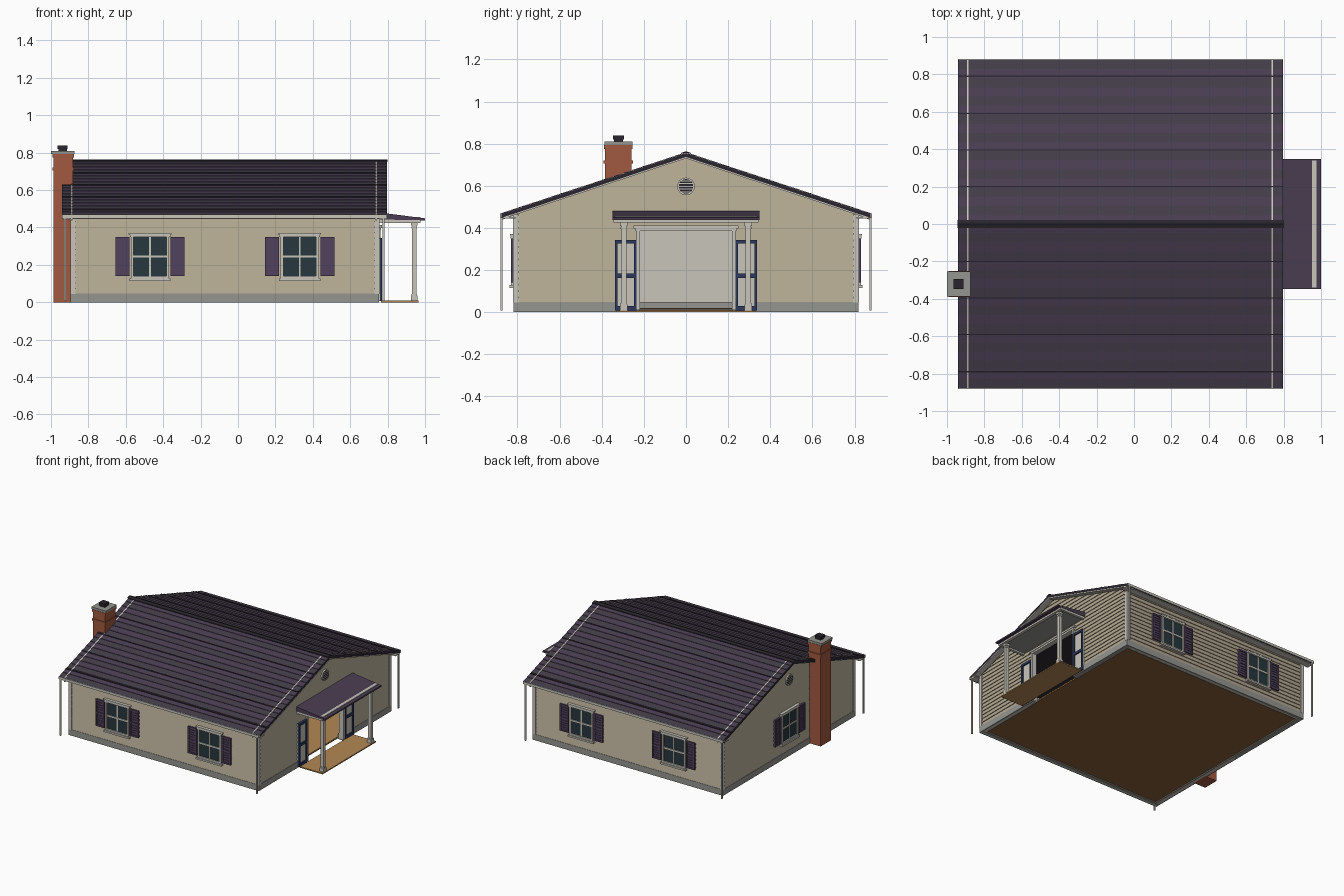
import bpy, bmesh, math
from mathutils import Matrix, Vector

if "Cube" in bpy.data.objects:
    bpy.data.objects.remove(bpy.data.objects["Cube"])

def mat(name, r, g, b):
    m = bpy.data.materials.new(name)
    m.diffuse_color = (r, g, b, 1)
    m.use_nodes = True
    m.node_tree.nodes["Principled BSDF"].inputs["Base Color"].default_value = m.diffuse_color
    return m

SIDING = mat("siding", .46, .40, .29)
TRIM = mat("trim", .58, .56, .50)
STONE = mat("stone", .30, .30, .28)
ROOF = mat("roof", .070, .048, .085)
ROOF2 = mat("roof_dark", .058, .046, .068)
DARK = mat("dark", .022, .018, .026)
GLASS = mat("glass", .020, .038, .048)
SHUT = mat("shutter", .085, .055, .11)
NAVY = mat("navy", .025, .04, .11)
BRICK = mat("brick", .36, .10, .05)
WOOD = mat("wood", .45, .25, .09)
FLOOR = mat("floor", .26, .12, .045)

def prism(bm, pts, off):
    """Closed solid: polygon pts swept by off."""
    off = Vector(off)
    a = [bm.verts.new(p) for p in pts]
    b = [bm.verts.new(Vector(p) + off) for p in pts]
    bm.faces.new(a)
    bm.faces.new(b[::-1])
    for i in range(len(a)):
        j = (i + 1) % len(a)
        bm.faces.new((a[i], b[i], b[j], a[j]))

def box(bm, x0, x1, y0, y1, z0, z1):
    prism(bm, [(x0, y0, z0), (x1, y0, z0), (x1, y1, z0), (x0, y1, z0)], (0, 0, z1 - z0))

def finish(name, bm, m, M=Matrix()):
    bmesh.ops.transform(bm, matrix=M, verts=bm.verts)
    bmesh.ops.recalc_face_normals(bm, faces=bm.faces)
    me = bpy.data.meshes.new(name)
    bm.to_mesh(me)
    bm.free()
    me.materials.append(m)
    o = bpy.data.objects.new(name, me)
    bpy.context.collection.objects.link(o)
    return o

def boxes(name, m, lst, M=Matrix()):
    bm = bmesh.new()
    for b in lst:
        box(bm, *b)
    return finish(name, bm, m, M)

# Main dimensions; each wall has a local frame whose outside is -y
XL, XR, YW, S = -.885, .745, .81, .33
XC, HX = (XL + XR) / 2, (XR - XL) / 2
def wall(x, y, deg):
    return Matrix.Translation((x, y, 0)) @ Matrix.Rotation(math.radians(deg), 4, 'Z')
FRONT, BACK = wall(XC, -YW, 0), wall(XC, YW, 180)
RIGHT, LEFT = wall(XR, 0, 90), wall(XL, 0, -90)
EAVE = .735 - S * YW

# Wall cores (pale inside), doorway open on the right gable
for n, M in (("front", FRONT), ("back", BACK)):
    boxes(n + "_wall", TRIM, [(-HX, HX, 0, .02, 0, EAVE)], M)
top = [(YW, 0, EAVE), (0, 0, .735), (-YW, 0, EAVE)]
door = [(-.22, 0, 0), (-.22, 0, .39), (.22, 0, .39), (.22, 0, 0)]
for n, M, cut in (("left", LEFT, []), ("right", RIGHT, door)):
    bm = bmesh.new()
    prism(bm, [(-YW, 0, 0)] + cut + [(YW, 0, 0)] + top, (0, .02, 0))
    finish(n + "_gable_wall", bm, TRIM, M)

# Lap siding boards
def siding(name, M, half, zmax, gap=False):
    bm = bmesh.new()
    p, z = .03, .045
    while z < zmax - .004:
        z1 = min(z + p, zmax)
        a, b = half(z), half(z1)
        spans = [(-a, a, -b, b)]
        if gap and z < .385:
            spans = [(-a, -.225, -b, -.225), (.225, a, .225, b)]
        for l0, r0, l1, r1 in spans:
            lo = [(l0, -.008, z), (r0, -.008, z), (r0, 0, z), (l0, 0, z)]
            hi = [(l1, -.002, z1), (r1, -.002, z1), (r1, 0, z1), (l1, 0, z1)]
            v = [bm.verts.new(q) for q in lo + hi]
            for f in ((0, 1, 2, 3), (4, 5, 6, 7), (0, 1, 5, 4), (1, 2, 6, 5), (2, 3, 7, 6), (3, 0, 4, 7)):
                bm.faces.new([v[i] for i in f])
        z += p
    finish(name, bm, SIDING, M)
gable = lambda z: max(.003, min(YW, (.735 - z) / S))
siding("front_siding", FRONT, lambda z: HX, EAVE)
siding("back_siding", BACK, lambda z: HX, EAVE)
siding("left_siding", LEFT, gable, .733)
siding("right_siding", RIGHT, gable, .733, True)

# Foundation, floor, corner boards
e = .01
boxes("foundation", STONE, [
    (XL - e, XR + e, -YW - e, -YW + .03, 0, .047), (XL - e, XR + e, YW - .03, YW + e, 0, .047),
    (XL - e, XL + .03, -YW, YW, 0, .047),
    (XR - .03, XR + e, -YW, -.22, 0, .047), (XR - .03, XR + e, .22, YW, 0, .047)])
boxes("floor", WOOD, [(XL + .02, XR - .03, -YW + .02, YW - .02, .014, .02)])
boxes("floor_underside", FLOOR, [(XL + .02, XR - .03, -YW + .02, YW - .02, .008, .013)])
c = []
for x, sx in ((XL, 1), (XR, -1)):
    for y, sy in ((-YW, 1), (YW, -1)):
        xs, ys = sorted((x - sx * .011, x + sx * .016)), sorted((y - sy * .011, y + sy * .016))
        c.append((*xs, *ys, .045, EAVE - .003))
boxes("corner_boards", TRIM, c)

# Windows with shutters
def window(name, M, u):
    M = M @ Matrix.Translation((u, 0, .245))
    boxes(name + "_glass", GLASS, [(-.09, .09, -.011, 0, -.105, .105)], M)
    boxes(name + "_frame", TRIM, [
        (-.102, -.088, -.02, 0, -.11, .105), (.088, .102, -.02, 0, -.11, .105),
        (-.102, .102, -.02, 0, -.118, -.104), (-.108, .108, -.024, 0, .104, .122),
        (-.115, .115, -.026, 0, .118, .126), (-.11, .11, -.028, 0, -.13, -.117),
        (-.005, .005, -.015, 0, -.105, .105), (-.09, .09, -.017, 0, -.006, .006)], M)
    b = []
    for l, r in ((-.185, -.11), (.11, .185)):
        b += [(l, r, -.013, 0, -.105, .105), (l, l + .011, -.02, 0, -.105, .105), (r - .011, r, -.02, 0, -.105, .105)]
        b += [(l, r, -.02, 0, z - .006, z + .006) for z in (-.099, 0, .099)]
        b += [(l, r, -.017, 0, z - .004, z + .004) for z in (-.078, -.06, -.042, -.024, .024, .042, .06, .078)]
    boxes(name + "_shutters", SHUT, b, M)
for i, x in enumerate((-.47, .33)):
    window(f"front_window_{i}", FRONT, x - XC)
    window(f"back_window_{i}", BACK, XC - x)
window("left_window", LEFT, 0)

# Round gable vents
for n, M in (("left", LEFT), ("right", RIGHT)):
    for part, r, d, m in (("rim", .042, .016, TRIM), ("hole", .035, .018, DARK)):
        bm = bmesh.new()
        prism(bm, [(r * math.cos(k * math.pi / 8), 0, .597 + r * math.sin(k * math.pi / 8)) for k in range(16)], (0, -d, 0))
        finish(f"{n}_vent_{part}", bm, m, M)
    sl = []
    for k in range(-2, 3):
        w = math.sqrt(.036 ** 2 - (k * .013) ** 2)
        sl.append((-w, w, -.021, 0, .597 + k * .013 - .002, .597 + k * .013 + .002))
    boxes(n + "_vent_slats", TRIM, sl, M)

# Roof: slab, alternating shingle courses, seams, ridge, gutters, rake trim
RX0, RX1, RY, RZ = -.94, .797, .877, .757
L = RX1 - RX0
def strip(bm, s, y0, y1, lo0, lo1, hi0, hi1, x0=RX0, length=L):
    h = lambda y, d: (x0, s * y, RZ - S * y + d)
    prism(bm, [h(y0, lo0), h(y1, lo1), h(y1, hi1), h(y0, hi0)], (length, 0, 0))
slab, ca, cb, seam, rake, soffit = (bmesh.new() for _ in range(6))
N = 18
for s in (-1, 1):
    strip(slab, s, 0, RY, -.021, -.021, -.005, -.005)
    for i in range(N):
        strip((ca, cb)[i % 2], s, RY * i / N, RY * (i + 1) / N, -.006, -.006, -.002, .001)
    for y in (.2, .395, .59, .79):
        strip(seam, s, y - .003, y + .003, -.004, -.004, .003, .003)
    for x in (-.893, .735):
        strip(rake, s, .02, RY, -.03, -.03, .0025, .0025, x, .009)
    for x in (RX0 + .004, XR + .012):
        strip(soffit, s, 0, RY - .01, -.027, -.027, -.02, -.02, x, .04)
finish("roof_slab", slab, DARK)
finish("roof_courses_light", ca, ROOF)
finish("roof_courses_dark", cb, ROOF2)
finish("roof_seams", seam, DARK)
finish("rake_trim", rake, TRIM)
finish("gable_soffits", soffit, TRIM)
bm = bmesh.new()
prism(bm, [(RX0 - .004, y, z) for y, z in ((-.022, .751), (0, .757), (.022, .751), (.022, .757), (0, .764), (-.022, .757))], (L + .006, 0, 0))
finish("ridge_cap", bm, DARK)
g = []
for s in (-1, 1):
    for y0, y1, z0, z1 in ((.868, .882, .449, .468), (.81, .87, .445, .451)):
        g.append((RX0, RX1, *sorted((s * y0, s * y1)), z0, z1))
boxes("gutters_and_soffits", TRIM, g)
boxes("downspouts", TRIM, [(x - .005, x + .005, y - .005, y + .005, .008, .455)
                           for x in (-.925, .777) for y in (-.876, .876)])

# Chimney
boxes("chimney", BRICK, [(-.987, -.882, -.385, -.258, 0, .79), (-.992, -.877, -.391, -.252, .705, .721),
                         (-.992, -.877, -.39, -.253, .775, .793)])
boxes("chimney_cap", STONE, [(-1, -.873, -.388, -.255, .793, .81)])
boxes("chimney_flue", DARK, [(-.96, -.915, -.343, -.298, .81, .822), (-.964, -.911, -.347, -.294, .82, .838)])

# Doorway trim and the two glazed side panels
boxes("door_trim", TRIM, [(-.235, -.218, -.018, .02, .01, .39), (.218, .235, -.018, .02, .01, .39),
                          (-.24, .24, -.02, .02, .385, .4), (-.25, .25, -.025, 0, .398, .412)], RIGHT)
panes, frames = [], []
for l in (-.338, .235):
    r = l + .103
    panes.append((l, r, -.014, 0, .01, .34))
    frames += [(l, l + .013, -.024, 0, .008, .343), (r - .013, r, -.024, 0, .008, .343)]
    frames += [(l, r, -.024, 0, a, b) for a, b in ((.008, .03), (.163, .183), (.325, .343))]
boxes("side_panes", TRIM, panes, RIGHT)
boxes("side_frames", NAVY, frames, RIGHT)

# Porch: deck, posts, beams, shed roof
boxes("porch_deck", WOOD, [(.765, .965, -.33, .33, 0, .009)])
posts = []
for y in (-.295, .295):
    for w, z0, z1 in ((.012, .009, .425), (.018, .009, .036), (.015, .036, .044), (.015, .395, .405), (.018, .41, .427)):
        posts.append((.943 - w, .943 + w, y - w, y + w, z0, z1))
boxes("porch_posts", TRIM, posts)
boxes("porch_beams", TRIM, [(.952, .976, -.34, .34, .425, .457), (.75, .976, -.345, -.325, .425, .445),
                            (.75, .976, .325, .345, .425, .445)])
boxes("porch_ceiling", STONE, [(.75, .975, -.33, .33, .437, .442)])
bm = bmesh.new()
prism(bm, [(.745, -.348, .481), (1, -.348, .449), (1, -.348, .438), (.745, -.348, .443)], (0, .696, 0))
finish("porch_roof", bm, ROOF)
